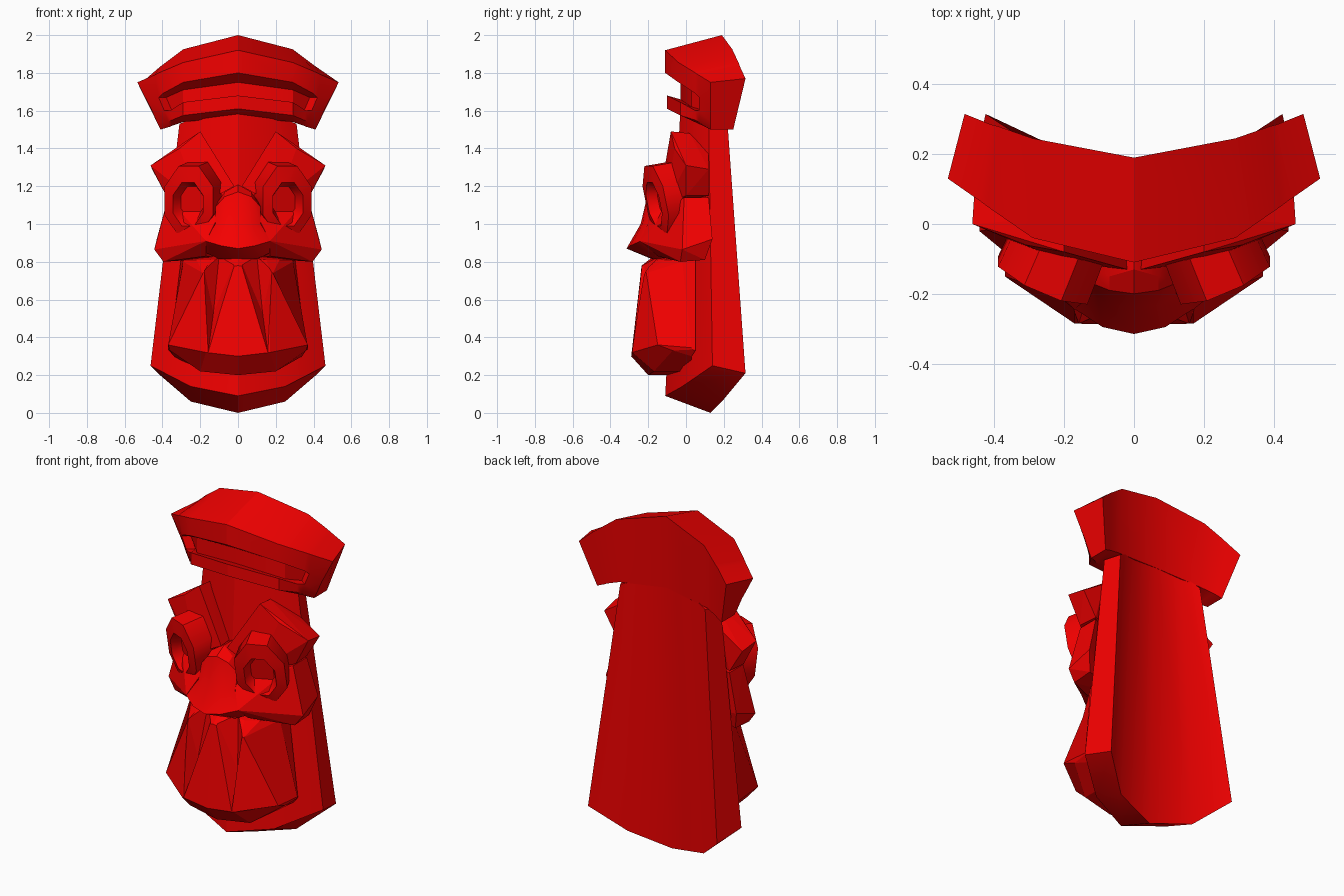
import bpy, bmesh
from math import cos, sin, pi, radians
from mathutils import Vector

red = bpy.data.materials.new("red_paint")
red.diffuse_color = (0.9, 0.0, 0.0, 1)


def finish(name, bm):
    bmesh.ops.remove_doubles(bm, verts=bm.verts, dist=0.0005)
    bmesh.ops.recalc_face_normals(bm, faces=bm.faces)
    me = bpy.data.meshes.new(name)
    bm.to_mesh(me)
    bm.free()
    me.materials.append(red)
    ob = bpy.data.objects.new(name, me)
    bpy.context.collection.objects.link(ob)
    return ob


def smooth(ob, angle):
    bpy.ops.object.select_all(action='DESELECT')
    bpy.context.view_layer.objects.active = ob
    ob.select_set(True)
    bpy.ops.object.shade_smooth_by_angle(angle=radians(angle))


def skin(name, rings):
    """Join equal-length rings with quads and cap both ends."""
    bm = bmesh.new()
    vs = [[bm.verts.new(p) for p in r] for r in rings]
    n = len(vs[0])
    for a, b in zip(vs, vs[1:]):
        for i in range(n):
            j = (i + 1) % n
            bm.faces.new((a[i], a[j], b[j], b[i]))
    bm.faces.new(vs[0])
    bm.faces.new(vs[-1])
    return finish(name, bm)


def mirror(p, s=-1):
    return (p[0] * s, p[1], p[2])


def loft(name, *half):
    """Sections run from the centre line outwards; the other half is mirrored."""
    other = [[mirror(p) for p in r] for r in reversed(half[1:])]
    return skin(name, other + list(half))


def at(x, *yz):
    return [(x, y, z) for y, z in yz]


def hull(name, pts):
    bm = bmesh.new()
    for p in pts:
        bm.verts.new(p)
    r = bmesh.ops.convex_hull(bm, input=bm.verts)
    junk = {g for g in r["geom_interior"] + r["geom_unused"] if isinstance(g, bmesh.types.BMVert)}
    bmesh.ops.delete(bm, geom=list(junk), context='VERTS')
    return finish(name, bm)


# Tapered, curved body slab: front bottom, back bottom, back top, front top
body = loft("body",
     at(0, (-0.11, 0.09), (0.13, 0.0), (0.18, 1.6), (-0.03, 1.6)),
     [(0.25, -0.02, 0.14), (0.25, 0.19, 0.06), (0.17, 0.195, 1.58), (0.18, 0.015, 1.58)],
     [(0.463, 0.14, 0.25), (0.425, 0.315, 0.21), (0.28, 0.22, 1.53), (0.31, 0.12, 1.53)])
smooth(body, 30)

# Headdress with a slot across the front
hat = loft("headdress",
     at(0, (0.19, 2.0), (-0.11, 1.92), (-0.11, 1.8), (-0.03, 1.75), (-0.03, 1.66),
        (-0.10, 1.68), (-0.10, 1.61), (0.0, 1.57), (0.18, 1.57)),
     at(0.29, (0.245, 1.925), (-0.04, 1.855), (-0.04, 1.75), (0.03, 1.71), (0.03, 1.62),
        (-0.03, 1.645), (-0.03, 1.575), (0.05, 1.54), (0.215, 1.54)),
     [(0.39, 0.28, 1.85), (0.42, 0.05, 1.80), (0.40, 0.05, 1.69), (0.38, 0.10, 1.67),
      (0.35, 0.10, 1.60), (0.36, 0.05, 1.60), (0.35, 0.05, 1.55), (0.35, 0.09, 1.52), (0.36, 0.235, 1.52)],
     [(0.41, 0.285, 1.835), (0.44, 0.065, 1.79)] + [(0.42, 0.07, 1.67)] * 2
     + [(0.39, 0.07, 1.60)] * 2 + [(0.37, 0.07, 1.54), (0.36, 0.10, 1.515), (0.37, 0.24, 1.515)],
     [(0.485, 0.315, 1.77), (0.533, 0.13, 1.75)] + [(0.492, 0.13, 1.67)] * 2
     + [(0.46, 0.13, 1.61)] * 2 + [(0.43, 0.13, 1.54), (0.41, 0.13, 1.5), (0.41, 0.25, 1.5)])
smooth(hat, 26)

# Nose, flared towards the bottom
nose = loft("nose",
     at(0, (0.0, 1.21), (-0.13, 1.21), (-0.20, 1.17), (-0.24, 1.0), (-0.315, 0.87), (-0.17, 0.81), (0.0, 0.81)),
     [(0.07, 0.0, 1.17), (0.07, -0.15, 1.17), (0.07, -0.19, 1.145), (0.08, -0.23, 1.0),
      (0.09, -0.295, 0.885), (0.10, -0.17, 0.815), (0.10, 0.0, 0.82)],
     [(0.11, 0.0, 1.1), (0.12, -0.13, 1.1), (0.12, -0.17, 1.09), (0.12, -0.20, 1.0),
      (0.175, -0.24, 0.91), (0.175, -0.16, 0.85), (0.17, 0.0, 0.84)])
smooth(nose, 28)

# Mouth block: the end sections fold back around the outer teeth
mouth = loft("mouth",
     at(0, (0.0, 0.85), (-0.17, 0.83), (-0.235, 0.78), (-0.29, 0.30), (-0.20, 0.20), (0.0, 0.20)),
     [(0.16, 0.0, 0.84), (0.15, -0.15, 0.81), (0.17, -0.225, 0.75), (0.17, -0.285, 0.32),
      (0.2, -0.17, 0.22), (0.2, 0.03, 0.22)],
     [(0.26, 0.02, 0.83), (0.22, -0.11, 0.81), (0.185, -0.21, 0.74), (0.37, -0.15, 0.36),
      (0.36, -0.07, 0.33), (0.34, 0.03, 0.30)],
     [(0.30, 0.05, 0.83), (0.29, -0.02, 0.81), (0.29, -0.02, 0.80), (0.37, 0.03, 0.345),
      (0.37, 0.035, 0.335), (0.36, 0.05, 0.33)])

for s, side in ((1, "right"), (-1, "left")):
    def m(*pts):
        return [mirror(p, s) for p in pts]

    # Wedge cut between the teeth
    cut = hull("tooth_gap_cutter_" + side,
               m((0.0, -0.23, 0.84), (0.18, -0.215, 0.76), (0.158, -0.285, 0.32), (0.0, -0.4, 0.84),
                 (0.18, -0.4, 0.76), (0.158, -0.4, 0.32), (0.13, -0.19, 0.53), (0.10, -0.14, 0.83)))
    cut.hide_render = True
    cut.hide_viewport = True
    mod = mouth.modifiers.new("gap_" + side, 'BOOLEAN')
    mod.object = cut
    mod.solver = 'EXACT'

    # Slanted brow
    hull("brow_" + side,
         m((0.02, -0.13, 1.20), (0.20, -0.08, 1.49), (0.31, -0.06, 1.40), (0.463, 0.0, 1.31),
           (0.38, 0.0, 1.15), (0.2, -0.11, 1.1), (0.03, 0.0, 1.2), (0.20, 0.02, 1.48),
           (0.31, 0.12, 1.38), (0.455, 0.12, 1.29), (0.37, 0.12, 1.15)))

    # Cheek running out from the nose
    hull("cheek_" + side,
         m((0.10, -0.18, 1.05), (0.17, -0.245, 0.91), (0.17, -0.15, 0.83), (0.37, -0.01, 1.14),
           (0.37, 0.12, 1.14), (0.443, -0.02, 0.865), (0.43, 0.14, 0.92), (0.395, -0.03, 0.80),
           (0.395, 0.10, 0.81), (0.10, 0.0, 1.1), (0.10, 0.0, 0.82)))

    # Eight-sided eye ring with a sunken pupil
    n = Vector((0.38, -0.90, -0.2)).normalized()
    u = Vector((0.90, 0.38, 0)).normalized()
    v = u.cross(n)
    c = Vector((0.265, -0.17, 1.12))
    rings = []
    for scale, depth, drop in ((0.97, -0.14, 0), (1.0, -0.01, 0), (0.62, 0.0, 0.015), (0.45, -0.055, 0.015)):
        rings.append([mirror(c + n * depth + u * 0.15 * scale * cos(a)
                             + Vector((0, 0, 1)) * (0.2 * scale * sin(a) - drop)
                             - Vector((0, 1, 0)) * 0.04 * scale * sin(a), s)
                      for a in (pi / 8 + i * pi / 4 for i in range(8))])
    smooth(skin("eye_" + side, rings), 50)
